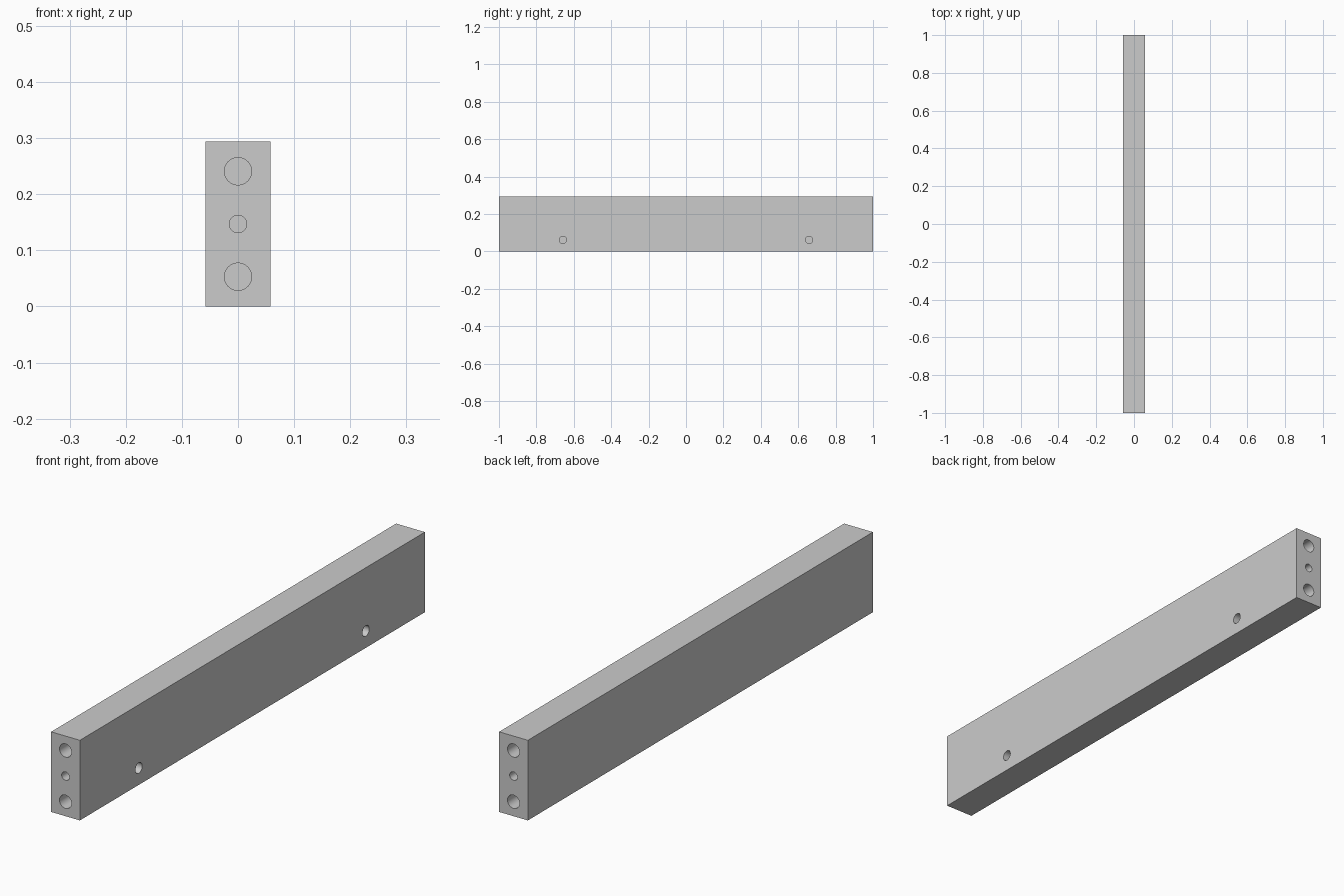
import bpy
import bmesh
from math import pi, radians
from mathutils import Matrix, Vector

if "Cube" in bpy.data.objects:
    bpy.data.objects.remove(bpy.data.objects["Cube"])

HALF_W, HALF_L, HEIGHT = 0.0583, 1.0, 0.294
OVER = 0.02  # cutter overshoot beyond the surface


def add_object(name, bm):
    mesh = bpy.data.meshes.new(name)
    bm.to_mesh(mesh)
    bm.free()
    obj = bpy.data.objects.new(name, mesh)
    bpy.context.collection.objects.link(obj)
    return obj


def drill(bm, mouth, outward, radius, depth):
    """Add a cylinder for a blind hole starting at mouth, going inward."""
    centre = Vector(mouth) + Vector(outward) * (OVER - depth) / 2
    turn = (Matrix.Rotation(pi / 2, 4, 'Y') if outward[0]
            else Matrix.Rotation(pi / 2, 4, 'X'))
    bmesh.ops.create_cone(bm, cap_ends=True, segments=48, radius1=radius,
                          radius2=radius, depth=depth + OVER,
                          matrix=Matrix.Translation(centre) @ turn)


# Rectangular rail
bm = bmesh.new()
bmesh.ops.create_cube(bm, size=1, matrix=Matrix.Translation((0, 0, HEIGHT / 2))
                      @ Matrix.Diagonal((2 * HALF_W, 2 * HALF_L, HEIGHT, 1)))
rail = add_object("rail", bm)

# Holes: dowel and bolt holes in both ends, two pin holes in the right side
bm = bmesh.new()
for s in (-1, 1):
    for z, radius, depth in ((0.053, 0.0243, 0.15),
                             (0.147, 0.0155, 0.20),
                             (0.241, 0.0243, 0.15)):
        drill(bm, (0, s * HALF_L, z), (0, s, 0), radius, depth)
    drill(bm, (HALF_W, s * 0.658, 0.062), (1, 0, 0), 0.0195, 0.07)
cutter = add_object("hole_cutter", bm)
cutter.hide_render = True

# Cut the holes and smooth their walls
cut = rail.modifiers.new("holes", 'BOOLEAN')
cut.operation = 'DIFFERENCE'
cut.solver = 'EXACT'
cut.object = cutter
bpy.ops.object.select_all(action='DESELECT')
rail.select_set(True)
bpy.context.view_layer.objects.active = rail
bpy.ops.object.modifier_apply(modifier=cut.name)
bpy.data.objects.remove(cutter)
bpy.ops.object.shade_smooth_by_angle(angle=radians(30))
